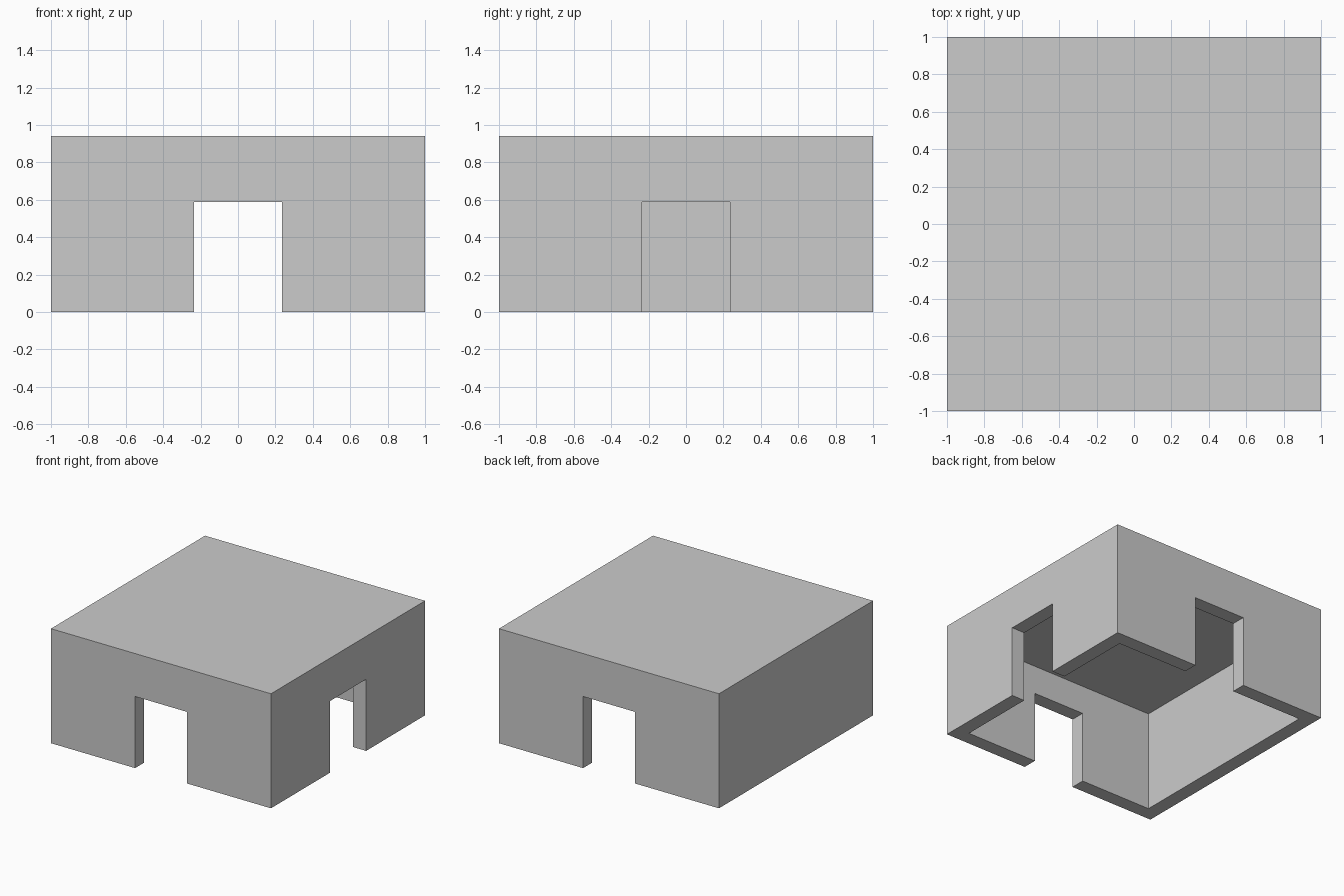
import bpy

if "Cube" in bpy.data.objects:
    bpy.data.objects.remove(bpy.data.objects["Cube"])

U = 1 / 17            # the model sits on a 1/17 unit grid
HEIGHT = 16 * U
WALL = 2 * U
DOOR_HALF = 4 * U
DOOR_TOP = 10 * U


def box(name, low, high):
    """Add a box between two opposite corners."""
    bpy.ops.mesh.primitive_cube_add(size=1)
    obj = bpy.context.object
    obj.name = name
    for v in obj.data.vertices:
        v.co = [h if c > 0 else l for c, l, h in zip(v.co, low, high)]
    return obj


def cut(target, cutter):
    """Subtract the cutter from the target and remove it."""
    cutter.hide_render = True
    mod = target.modifiers.new(cutter.name, 'BOOLEAN')
    mod.operation = 'DIFFERENCE'
    mod.solver = 'EXACT'
    mod.object = cutter
    bpy.context.view_layer.objects.active = target
    bpy.ops.object.modifier_apply(modifier=mod.name)
    bpy.data.objects.remove(cutter, do_unlink=True)


# Outer block with flat roof
shell = box("walls_and_roof", (-1, -1, 0), (1, 1, HEIGHT))

# Room, open at the bottom
inner = 1 - WALL
cut(shell, box("room_cutter", (-inner, -inner, -0.5), (inner, inner, HEIGHT - WALL)))

# Front-to-back doorways
cut(shell, box("front_back_door_cutter", (-DOOR_HALF, -1.5, -0.4), (DOOR_HALF, 1.5, DOOR_TOP)))

# Right doorway; the left wall stays closed
cut(shell, box("right_door_cutter", (0.5, -DOOR_HALF, -0.4), (1.5, DOOR_HALF, DOOR_TOP)))
